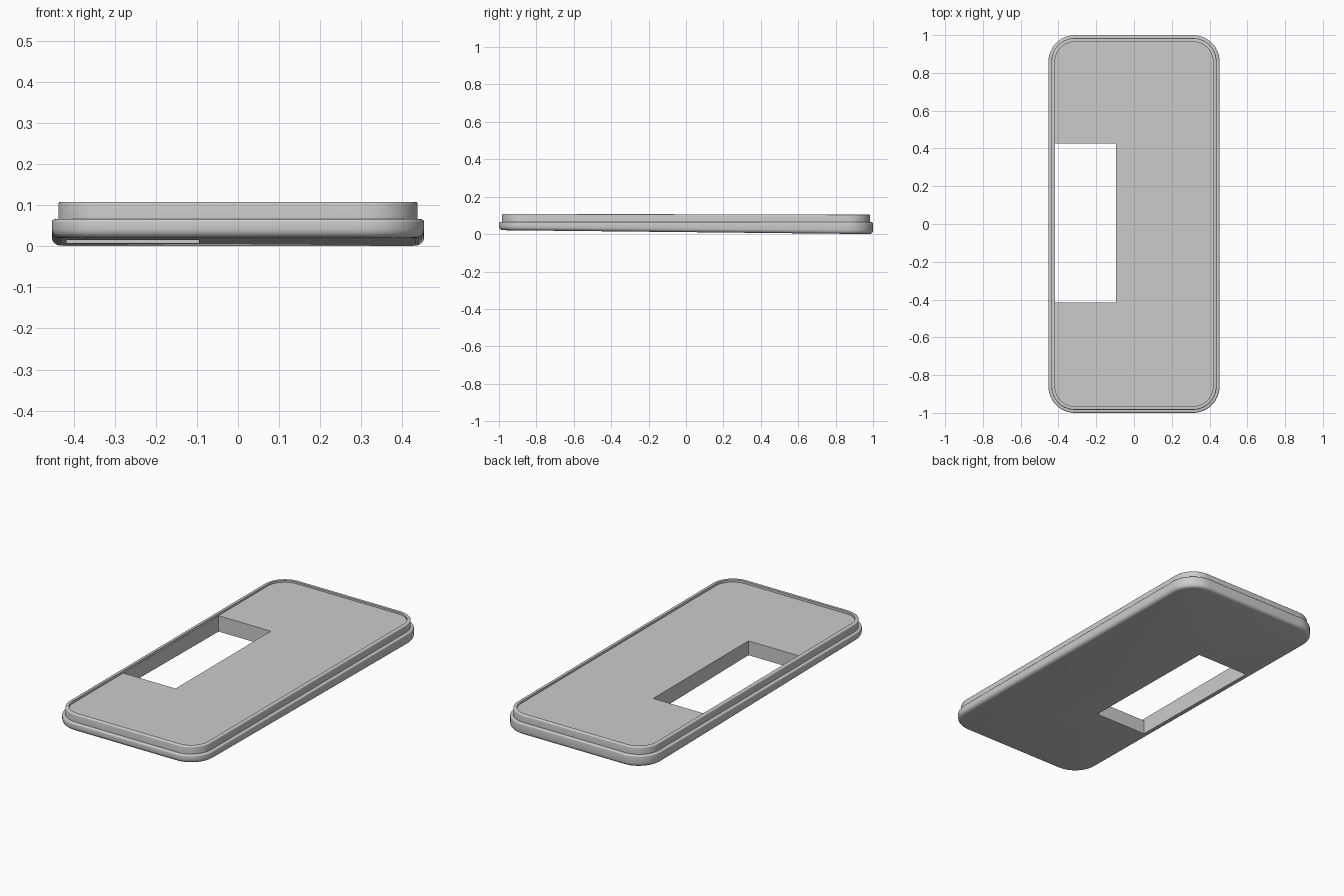
import bpy, bmesh
from math import sin, cos, pi

default = bpy.data.objects.get("Cube")
if default:
    bpy.data.objects.remove(default, do_unlink=True)

grey = bpy.data.materials.new("light grey")
grey.use_nodes = True
colour = (0.6, 0.6, 0.6, 1)
grey.diffuse_color = colour
grey.node_tree.nodes["Principled BSDF"].inputs["Base Color"].default_value = colour

HALF_X, HALF_Y, RADIUS, SEGMENTS = 0.453, 1.0, 0.14, 12


def rounded_rect(inset):
    """Points of the plate outline, moved inwards by the inset."""
    r = RADIUS - inset
    points = []
    for i, (sx, sy) in enumerate(((1, 1), (-1, 1), (-1, -1), (1, -1))):
        for k in range(SEGMENTS + 1):
            a = (i + k / SEGMENTS) * pi / 2
            points.append((sx * (HALF_X - RADIUS) + r * cos(a),
                           sy * (HALF_Y - RADIUS) + r * sin(a)))
    return points


def rounded_edge(inset, front, back, r, lower):
    """Profile steps (inset, front height, back height) of a rounded outer edge."""
    steps = []
    for k in range(5):
        a = k / 4 * pi / 2
        if lower:
            d, h = r * (1 - sin(a)), r * (1 - cos(a))
        else:
            d, h = r * (1 - cos(a)), -r * (1 - sin(a))
        steps.append((inset + d, front + h, back + h))
    return steps


# Profile from the sloping underside, over the ledge and rim, to the sunk floor
profile = (rounded_edge(0, 0.021, 0.0, 0.02, True)
           + rounded_edge(0, 0.066, 0.064, 0.008, False)
           + [(0.016, 0.066, 0.064)]
           + rounded_edge(0.016, 0.108, 0.104, 0.006, False)
           + [(0.035, 0.108, 0.104), (0.035, 0.095, 0.094)])

# Plate: rings joined into a closed shell
bm = bmesh.new()
rings = []
for inset, front, back in profile:
    rings.append([bm.verts.new((x, y, front + (back - front) * (y + 1) / 2))
                  for x, y in rounded_rect(inset)])
count = len(rings[0])
for low, high in zip(rings, rings[1:]):
    for i in range(count):
        j = (i + 1) % count
        bm.faces.new((low[i], low[j], high[j], high[i]))
bm.faces.new(rings[0][::-1])
bm.faces.new(rings[-1])
mesh = bpy.data.meshes.new("cover_plate")
bm.to_mesh(mesh)
bm.free()
plate = bpy.data.objects.new("cover_plate", mesh)
bpy.context.collection.objects.link(plate)
mesh.materials.append(grey)

# Rectangular opening beside the right rim
bpy.ops.mesh.primitive_cube_add(size=1, location=(-0.256, 0.005, 0.05))
cutter = bpy.context.object
cutter.name = "opening_cutter"
cutter.scale = (0.322, 0.84, 0.4)
cutter.data.materials.append(grey)
cutter.hide_render = True

cut = plate.modifiers.new("opening", 'BOOLEAN')
cut.object = cutter
cut.operation = 'DIFFERENCE'
cut.solver = 'EXACT'
bpy.ops.object.select_all(action='DESELECT')
plate.select_set(True)
bpy.context.view_layer.objects.active = plate
bpy.ops.object.modifier_apply(modifier="opening")
bpy.data.objects.remove(cutter, do_unlink=True)
bpy.ops.object.shade_smooth_by_angle(angle=0.6)
